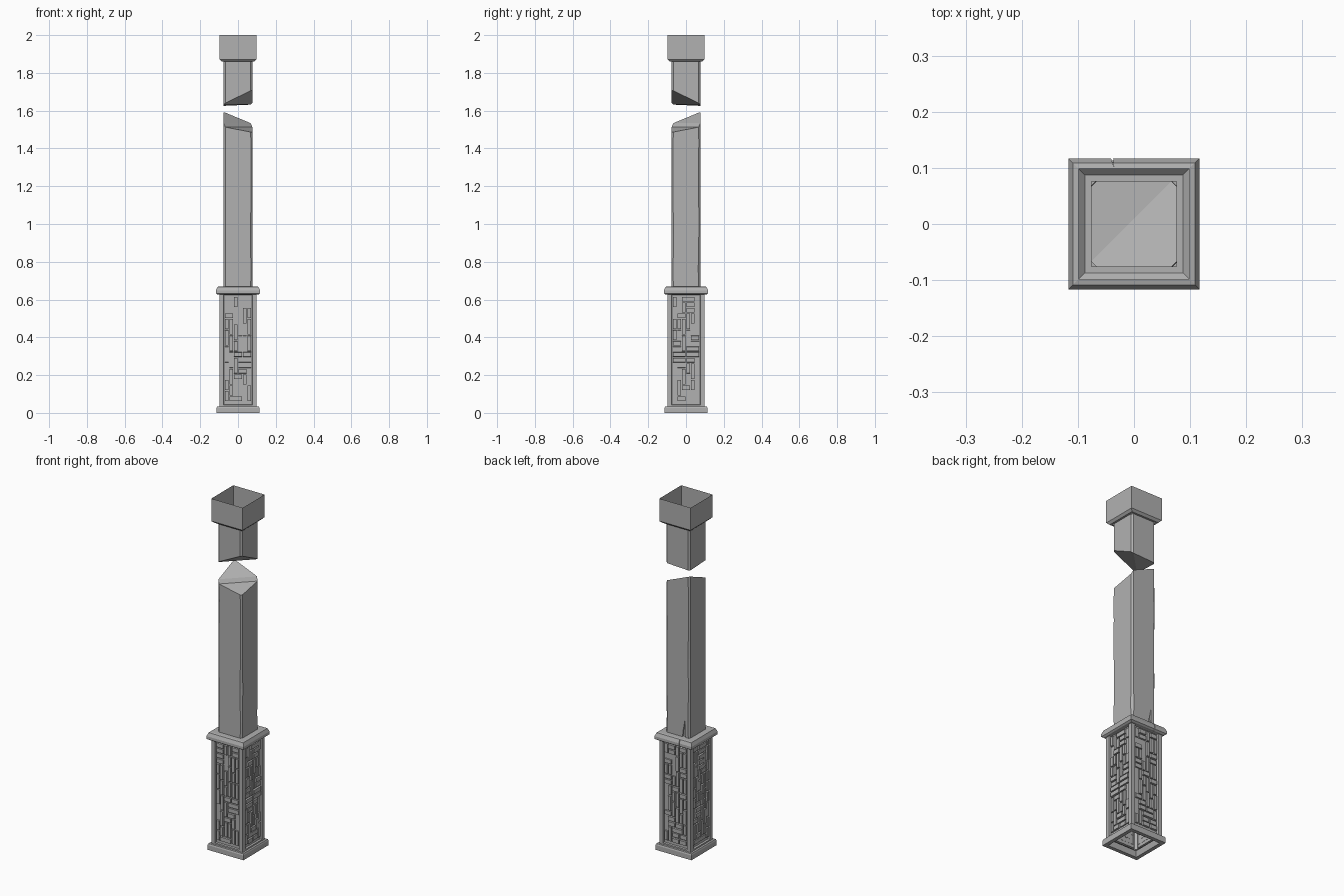
import bpy, random
from math import pi
from mathutils import Matrix, Vector

if "Cube" in bpy.data.objects:
    bpy.data.objects.remove(bpy.data.objects["Cube"])

rng = random.Random(11)

# dark grey stone
stone = bpy.data.materials.new("dark_stone")
stone.diffuse_color = (0.44, 0.44, 0.44, 1)
stone.use_nodes = True
stone.node_tree.nodes["Principled BSDF"].inputs["Base Color"].default_value = stone.diffuse_color


def make(name, verts, faces):
    me = bpy.data.meshes.new(name)
    me.from_pydata([tuple(v) for v in verts], [], faces)
    me.validate()
    me.materials.append(stone)
    ob = bpy.data.objects.new(name, me)
    bpy.context.collection.objects.link(ob)
    return ob


def bridge(rings, n):
    # quads between successive counter-clockwise rings of n points
    return [(k * n + i, k * n + (i + 1) % n, (k + 1) * n + (i + 1) % n, (k + 1) * n + i)
            for k in range(rings - 1) for i in range(n)]


def square_loft(name, profile, bottom=False, top=False):
    # sweep a (half width, height) profile around a square
    v = [(sx * r, sy * r, z) for r, z in profile
         for sx, sy in ((-1, -1), (1, -1), (1, 1), (-1, 1))]
    f = bridge(len(profile), 4)
    if bottom:
        f.append((3, 2, 1, 0))
    if top:
        m = len(v) - 4
        f.append((m, m + 1, m + 2, m + 3))
    return make(name, v, f)


def octagon(r, c):
    # square with clipped corners; c gives one clip per corner
    a, b, d, e = c
    return [(-r + a, -r), (r - b, -r), (r, -r + b), (r, r - d),
            (r - d, r), (-r + e, r), (-r, r - e), (-r, -r + a)]


R = 0.076


def break_height(x, y, back, mid_back, mid_front, front):
    # slopes on either side of a narrow strip along the diagonal
    t = (x - y) / (2 * R)
    if t > 0:
        return mid_front + (front - mid_front) * max(0, t - 0.06)
    return mid_back + (back - mid_back) * max(0, -t - 0.06)


def prism(name, pts, axis, lo, hi):
    # extrude a 2D polygon along an axis
    n = len(pts)
    v = [((p, h, q) if axis == 'y' else (p, q, h)) for h in (lo, hi) for p, q in pts]
    f = bridge(2, n) + [tuple(range(n))[::-1], tuple(range(n, 2 * n))]
    ob = make(name, v, f)
    if axis == 'y':
        ob.data.flip_normals()
    return ob


def cut(ob, cutter):
    m = ob.modifiers.new("crack", 'BOOLEAN')
    m.operation, m.solver, m.object = 'DIFFERENCE', 'EXACT', cutter
    cutter.hide_render = True
    bpy.context.view_layer.objects.active = ob
    bpy.ops.object.modifier_apply(modifier=m.name)
    bpy.data.objects.remove(cutter)


# hollow plinth
square_loft("plinth", [(0.083, 0.03), (0.092, 0.0), (0.113, 0.0), (0.113, 0.027),
                       (0.110, 0.035), (0.085, 0.035)])

# recessed pedestal panels
square_loft("pedestal_panels", [(0.098, 0.035), (0.098, 0.043), (0.088, 0.045),
                                (0.088, 0.624), (0.098, 0.626), (0.098, 0.63)])

# corner posts
for k in range(4):
    s = [(0.074, 0.086), (0.076, 0.099), (0.099, 0.099), (0.099, 0.076), (0.086, 0.074)][::-1]
    post = prism(f"corner_post_{k + 1}", s, 'z', 0.034, 0.63)
    post.data.transform(Matrix.Rotation(k * pi / 2, 4, 'Z'))


# carved relief: interlocking blocks packed on a grid, one panel per side
def relief(side):
    cols, rows, cw, ch, gap = 6, 19, 0.0238, 0.0293, 0.0035
    used, verts, faces = set(), [], []
    rot = Matrix.Rotation(side * pi / 2, 4, 'Z')
    for j in range(rows):
        for i in range(cols):
            if (i, j) in used:
                continue
            for w, h in rng.sample([(1, 3), (2, 1), (2, 1), (1, 2), (3, 1)], 5) + [(1, 1)]:
                cells = [(i + a, j + b) for a in range(w) for b in range(h)]
                if all(p not in used and p[0] < cols and p[1] < rows for p in cells):
                    break
            used.update(cells)
            if rng.random() < (0.3 if i in (0, cols - 1) else 0.05):
                continue
            x0, x1 = -cols * cw / 2 + i * cw + gap, -cols * cw / 2 + (i + w) * cw - gap
            z0, z1 = 0.06 + j * ch + gap, 0.06 + (j + h) * ch - gap
            d, n = rng.choice((0.0945, 0.0965, 0.0985)), len(verts)
            for y, q in ((0.087, -0.001), (d, 0)):
                verts.extend(rot @ Vector(p) for p in (
                    (x0 + q, -y, z0 + q), (x1 - q, -y, z0 + q),
                    (x1 - q, -y, z1 - q), (x0 + q, -y, z1 - q)))
            faces.extend(tuple(a + n for a in f) for f in bridge(2, 4) + [(4, 5, 6, 7)])
    make(f"carved_relief_{side + 1}", verts, faces)


for side in range(4):
    relief(side)

# collar with sloped top and a small crack at the back
collar = square_loft("collar", [(0.108, 0.626), (0.117, 0.632), (0.117, 0.648),
                                (0.109, 0.667), (0.100, 0.669)], True, True)
cut(collar, prism("collar_crack", [(-0.036, 0.102), (-0.038, 0.13), (-0.045, 0.13)], 'z', 0.6, 0.7))

# lower shaft with worn corners and a broken top
levels = [0.66, 0.76, 0.95, 1.12, 1.3, 1.42]
v = []
for z in levels:
    c = [rng.uniform(0.007, 0.012) for _ in range(4)]
    v += [(x, y, z) for x, y in octagon(R, c)]
v += [(x, y, break_height(x, y, 1.597, 1.534, 1.513, 1.483)) for x, y in octagon(R, [0.009] * 4)]
m = len(v) - 8
top = [(0, 1, 2, 3), (0, 3, 4, 7), (4, 5, 6, 7)]
f = bridge(len(levels) + 1, 8) + [tuple(range(8))[::-1]] + [tuple(m + a for a in q) for q in top]
shaft = make("lower_shaft", v, f)
cut(shaft, prism("shaft_crack", [(-0.05, 0.65), (-0.03, 0.65), (-0.034, 0.7), (-0.046, 0.765)],
                 'y', 0.066, 0.13))

# upper shaft stub with a broken underside
o = octagon(R, [0.009] * 4)
v = [(x, y, break_height(x, y, 1.625, 1.632, 1.64, 1.715)) for x, y in o] + [(x, y, 1.86) for x, y in o]
make("upper_shaft", v, bridge(2, 8) + [q[::-1] for q in top])

# open hollow capital
square_loft("capital", [(0.076, 1.86), (0.087, 1.86), (0.099, 1.872), (0.099, 2.0)])
